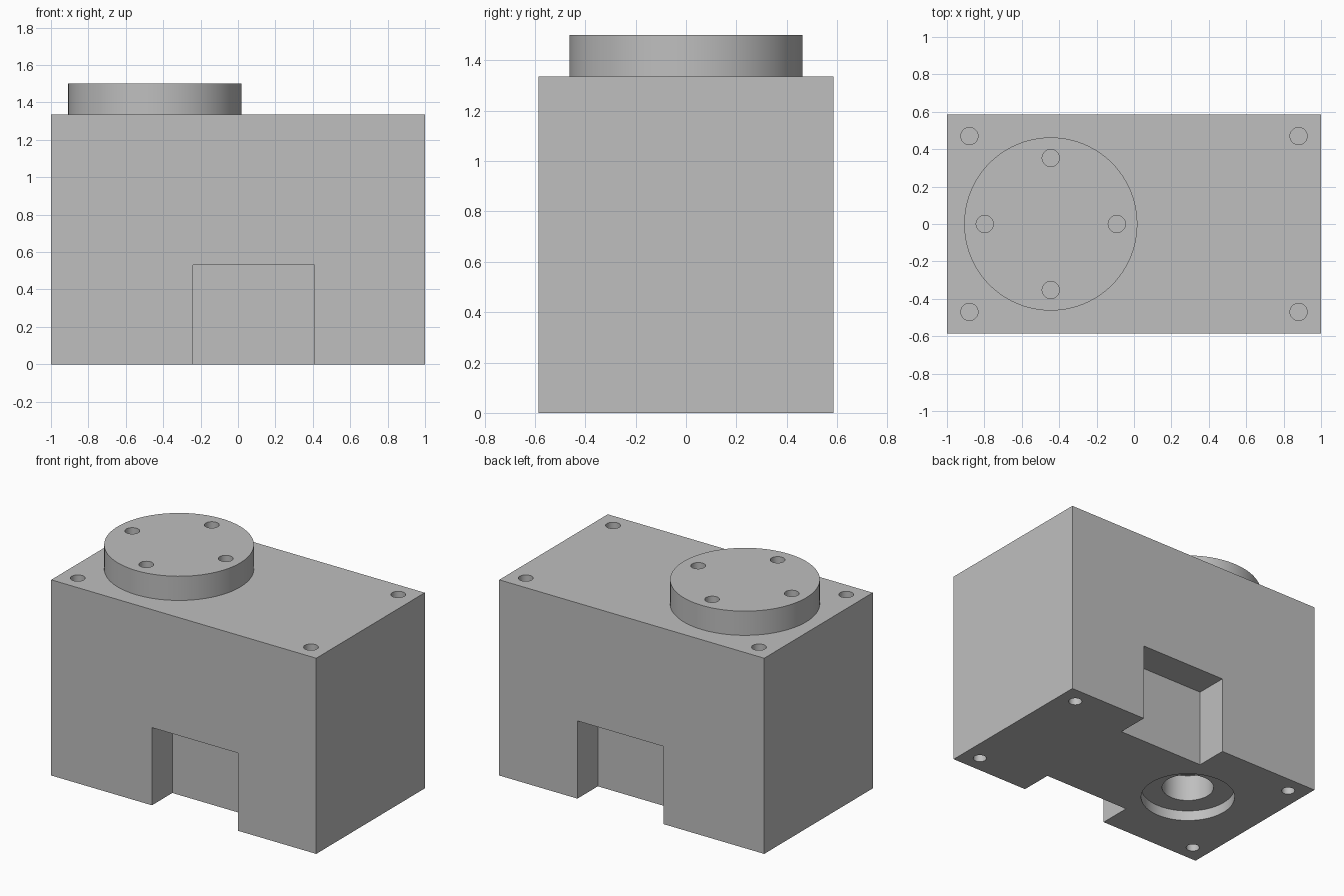
import bpy
import math

cube = bpy.data.objects.get("Cube")
if cube:
    bpy.data.objects.remove(cube, do_unlink=True)

grey = bpy.data.materials.new("plain_grey")
grey.use_nodes = True
grey.diffuse_color = (0.52, 0.52, 0.52, 1)
grey.node_tree.nodes["Principled BSDF"].inputs["Base Color"].default_value = (0.52, 0.52, 0.52, 1)

HALF_Y, TOP, DISC_TOP = 0.585, 1.335, 1.5
DISC_X = -0.445


def box(name, x0, x1, y0, y1, z0, z1):
    bpy.ops.mesh.primitive_cube_add(size=1, location=((x0 + x1) / 2, (y0 + y1) / 2, (z0 + z1) / 2))
    ob = bpy.context.object
    ob.name = name
    ob.scale = (x1 - x0, y1 - y0, z1 - z0)
    bpy.ops.object.transform_apply(location=True, rotation=False, scale=True)
    ob.data.materials.append(grey)
    return ob


def cylinder(name, x, y, r, z0, z1, sides=32):
    bpy.ops.mesh.primitive_cylinder_add(vertices=sides, radius=r, depth=z1 - z0,
                                        location=(x, y, (z0 + z1) / 2))
    ob = bpy.context.object
    ob.name = name
    ob.data.materials.append(grey)
    return ob


def carve(target, cutters):
    # Apply each cut in turn, then drop the cutter
    for cutter in cutters:
        cutter.hide_render = True
        mod = target.modifiers.new("cut", "BOOLEAN")
        mod.operation = "DIFFERENCE"
        mod.solver = "EXACT"
        mod.object = cutter
        bpy.context.view_layer.objects.active = target
        bpy.ops.object.modifier_apply(modifier=mod.name)
        bpy.data.objects.remove(cutter, do_unlink=True)
    bpy.ops.object.select_all(action="DESELECT")
    target.select_set(True)
    bpy.context.view_layer.objects.active = target
    bpy.ops.object.shade_smooth_by_angle(angle=math.radians(30))


# Main block with a notch in the front and back
block = box("block", -1, 1, -HALF_Y, HALF_Y, 0, TOP)
cuts = [box("front_notch", -0.24, 0.41, -1, -HALF_Y + 0.22, -0.2, 0.53),
        box("back_notch", -0.24, 0.41, HALF_Y - 0.22, 1, -0.2, 0.53)]

# Blind corner holes, top and bottom
for sx in (-1, 1):
    for sy in (-1, 1):
        cuts.append(cylinder("top_hole", sx * 0.88, sy * 0.47, 0.046, TOP - 0.2, TOP + 0.1))
        cuts.append(cylinder("bottom_hole", sx * 0.88, sy * 0.47, 0.042, -0.1, 0.2))

# Stepped round recess under the block
cuts.append(cylinder("wide_recess", DISC_X, 0, 0.296, -0.1, 0.07, 64))
cuts.append(cylinder("deep_recess", DISC_X, 0, 0.163, -0.1, 0.25, 64))
carve(block, cuts)

# Raised disc with four blind holes
disc = cylinder("disc", DISC_X, 0, 0.463, TOP, DISC_TOP, 96)
holes = []
for i in range(4):
    a = i * math.pi / 2
    holes.append(cylinder("disc_hole", DISC_X + 0.353 * math.cos(a), 0.353 * math.sin(a),
                          0.046, DISC_TOP - 0.13, DISC_TOP + 0.1))
carve(disc, holes)
